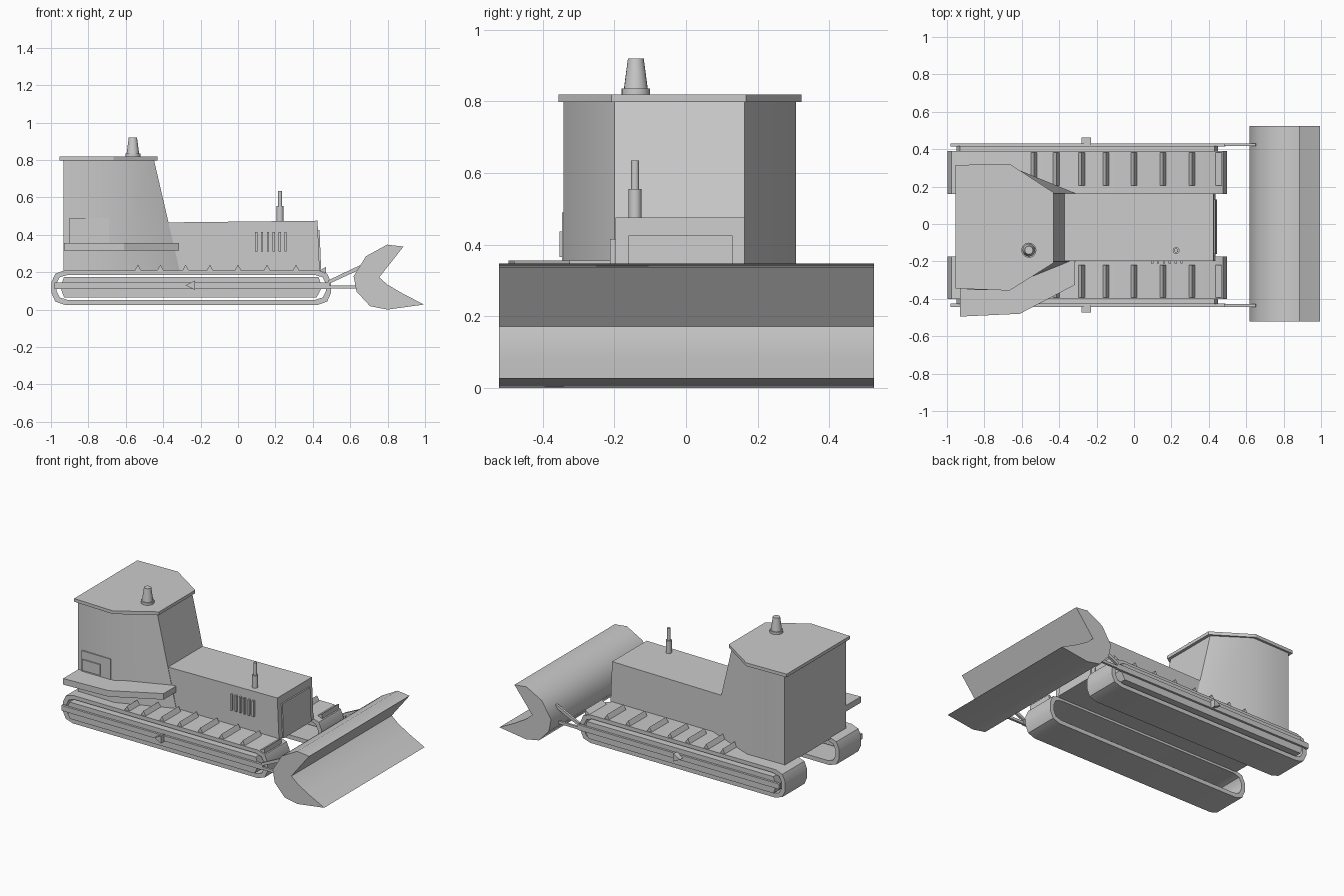
import bpy, bmesh, math

if "Cube" in bpy.data.objects:
    bpy.data.objects.remove(bpy.data.objects["Cube"])

YC = -0.006  # centre line between the two tracks


def finish(name, bm, smooth=None):
    bmesh.ops.recalc_face_normals(bm, faces=bm.faces)
    me = bpy.data.meshes.new(name)
    bm.to_mesh(me)
    bm.free()
    ob = bpy.data.objects.new(name, me)
    bpy.context.collection.objects.link(ob)
    if smooth:
        bpy.ops.object.select_all(action='DESELECT')
        ob.select_set(True)
        bpy.context.view_layer.objects.active = ob
        bpy.ops.object.shade_smooth_by_angle(angle=math.radians(smooth))
    return ob


def loft(name, a, b, smooth=None):
    """Solid between two matching loops of 3D points."""
    bm = bmesh.new()
    va = [bm.verts.new(p) for p in a]
    vb = [bm.verts.new(p) for p in b]
    bm.faces.new(va)
    bm.faces.new(vb[::-1])
    for i in range(len(a)):
        j = (i + 1) % len(a)
        bm.faces.new((va[i], vb[i], vb[j], va[j]))
    return finish(name, bm, smooth)


def side_prism(name, pts, y0, y1, smooth=None):
    return loft(name, [(x, y0, z) for x, z in pts], [(x, y1, z) for x, z in pts], smooth)


def plan_prism(name, pts, z0, z1):
    return loft(name, [(x, y, z0) for x, y in pts], [(x, y, z1) for x, y in pts])


def box(name, x0, x1, y0, y1, z0, z1):
    return plan_prism(name, [(x0, y0), (x1, y0), (x1, y1), (x0, y1)], z0, z1)


def both_sides(name, pts, d0, d1, smooth=None):
    for label, s in (("left", 1), ("right", -1)):
        side_prism(f"{label}_{name}", pts, YC + s * d0, YC + s * d1, smooth)


def cone(name, x, y, z0, z1, r0, r1):
    bm = bmesh.new()
    bmesh.ops.create_cone(bm, cap_ends=True, segments=20, radius1=r0, radius2=r1, depth=z1 - z0)
    bmesh.ops.translate(bm, verts=bm.verts, vec=(x, y, (z0 + z1) / 2))
    finish(name, bm, 40)


def stadium(x0, x1, z0, z1, r, n=5):
    """Long loop with rounded ends, seen from the side."""
    h, c = (z1 - z0) / 2, (z0 + z1) / 2
    pts = []
    for cx, start in ((x1 - r, -90), (x0 + r, 90)):
        for i in range(n + 1):
            t = math.radians(start + 180 * i / n)
            k = abs(math.cos(t)) ** 0.7
            pts.append((cx + math.copysign(r * k, math.cos(t)), c + h * math.sin(t)))
    return pts


def belt(name, y0, y1):
    bm = bmesh.new()
    loops = [[bm.verts.new((x, y, z)) for x, z in pts]
             for pts, y in ((outer, y0), (outer, y1), (inner, y1), (inner, y0))]
    for k in range(4):
        a, b = loops[k], loops[(k + 1) % 4]
        for i in range(len(a)):
            j = (i + 1) % len(a)
            bm.faces.new((a[i], a[j], b[j], b[i]))
    finish(name, bm, 40)


# Track belts
outer = stadium(-1.0, 0.5, 0.025, 0.21, 0.075)
inner = stadium(-0.972, 0.472, 0.052, 0.185, 0.06)
belt("left_track_belt", YC + 0.167, YC + 0.396)
belt("right_track_belt", YC - 0.396, YC - 0.167)

# Track frames, rails, blade arms, struts and pivots
both_sides("track_frame", [(-0.95, 0.12), (-0.93, 0.065), (0.42, 0.065), (0.45, 0.12),
                           (0.43, 0.175), (-0.93, 0.175)], 0.33, 0.423)
both_sides("side_rail", [(-0.98, 0.11), (0.49, 0.11), (0.49, 0.145), (-0.98, 0.145)], 0.42, 0.437)
both_sides("blade_arm", [(0.48, 0.113), (0.65, 0.113), (0.65, 0.13), (0.48, 0.13)], 0.422, 0.437)
both_sides("blade_strut", [(0.48, 0.135), (0.66, 0.218), (0.65, 0.236), (0.48, 0.155)], 0.422, 0.437)
both_sides("pivot", [(-0.28, 0.13), (-0.23, 0.155), (-0.23, 0.105)], 0.43, 0.468)

# Track cleats
for i, x in enumerate((-0.535, -0.415, -0.28, -0.15, 0.0, 0.155, 0.31)):
    both_sides(f"cleat_{i}", [(x - 0.018, 0.208), (x + 0.018, 0.208), (x, 0.24)], 0.213, 0.388)
both_sides("cleat_front", [(0.435, 0.208), (0.47, 0.195), (0.47, 0.228)], 0.213, 0.388)

# Engine hood with front panel and vents
side_prism("engine_hood", [(-0.45, 0.2), (0.437, 0.2), (0.425, 0.475), (-0.45, 0.465)], -0.197, 0.163)
side_prism("front_panel", [(0.42, 0.2), (0.445, 0.2), (0.436, 0.425), (0.42, 0.425)], -0.16, 0.13)
for i in range(6):
    x = 0.097 + 0.0315 * i
    box(f"vent_{i}", x - 0.006, x + 0.006, -0.212, -0.19, 0.31, 0.415)

# Exhaust pipe
cone("exhaust_base", 0.225, -0.142, 0.46, 0.555, 0.018, 0.018)
cone("exhaust_tip", 0.225, -0.142, 0.55, 0.635, 0.011, 0.011)


# Cab body and roof
def cab_loop(front, z):
    return [(x, y, z) for x, y in ((-0.932, -0.335), (-0.66, -0.342), (front, -0.2),
                                   (front, 0.163), (-0.66, 0.307), (-0.932, 0.303))]


loft("cab", cab_loop(-0.31, 0.2), cab_loop(-0.45, 0.803), 35)
plan_prism("cab_roof", [(-0.955, -0.345), (-0.665, -0.356), (-0.43, -0.208), (-0.43, 0.168),
                        (-0.665, 0.322), (-0.955, 0.315)], 0.798, 0.819)

# Side step and side boxes
plan_prism("side_step", [(-0.93, -0.495), (-0.61, -0.48), (-0.315, -0.325), (-0.315, -0.19),
                         (-0.66, -0.3), (-0.93, -0.3)], 0.315, 0.355)
box("side_panel", -0.9, -0.69, -0.346, -0.32, 0.35, 0.49)
box("side_box", -0.89, -0.76, -0.353, -0.32, 0.365, 0.437)

# Warning beacon
cone("beacon_base", -0.562, -0.14, 0.815, 0.835, 0.04, 0.04)
cone("beacon_lamp", -0.562, -0.14, 0.83, 0.92, 0.034, 0.022)

# Dozer blade
side_prism("blade", [(0.885, 0.337), (0.797, 0.347), (0.684, 0.285), (0.618, 0.178), (0.634, 0.096),
                     (0.706, 0.018), (0.80, 0.0), (0.995, 0.027), (0.885, 0.083), (0.80, 0.133),
                     (0.755, 0.172)], -0.522, 0.525, 50)
